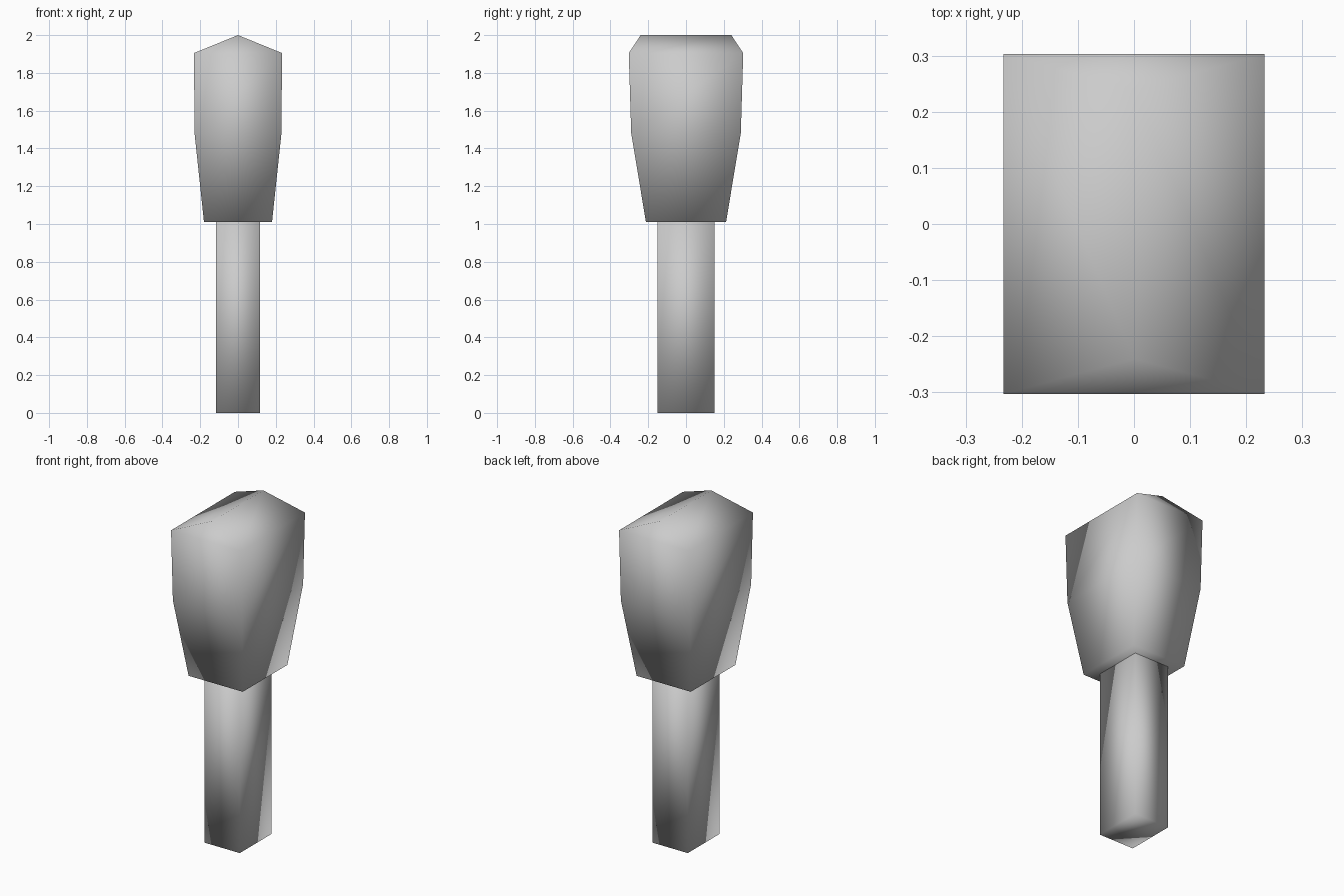
import bpy

if "Cube" in bpy.data.objects:
    bpy.data.objects.remove(bpy.data.objects["Cube"])


def ring(hx, hy, z):
    return [(-hx, -hy, z), (hx, -hy, z), (hx, hy, z), (-hx, hy, z)]


def sides(levels):
    # quads joining successive four-cornered rings
    return [(4*k + i, 4*k + (i + 1) % 4, 4*k + 4 + (i + 1) % 4, 4*k + 4 + i)
            for k in range(levels - 1) for i in range(4)]


def make(name, verts, faces):
    mesh = bpy.data.meshes.new(name)
    mesh.from_pydata(verts, [], faces)
    mesh.shade_smooth()
    obj = bpy.data.objects.new(name, mesh)
    bpy.context.collection.objects.link(obj)
    return obj


# Handle: plain rectangular post, seated just inside the head
make("handle", ring(0.117, 0.15, 0) + ring(0.117, 0.15, 1.03),
     [(3, 2, 1, 0)] + sides(2) + [(4, 5, 6, 7)])

# Head: flaring block closed by a hipped top with a ridge along y
levels = [(0.18, 0.212, 1.01), (0.23, 0.29, 1.48), (0.233, 0.303, 1.905)]
verts = [v for lv in levels for v in ring(*lv)]
verts += [(0, -0.24, 2.0), (0, 0.24, 2.0)]
roof = [(8, 9, 12), (9, 10, 13, 12), (10, 11, 13), (11, 8, 12, 13)]
make("head", verts, [(3, 2, 1, 0)] + sides(3) + roof)
